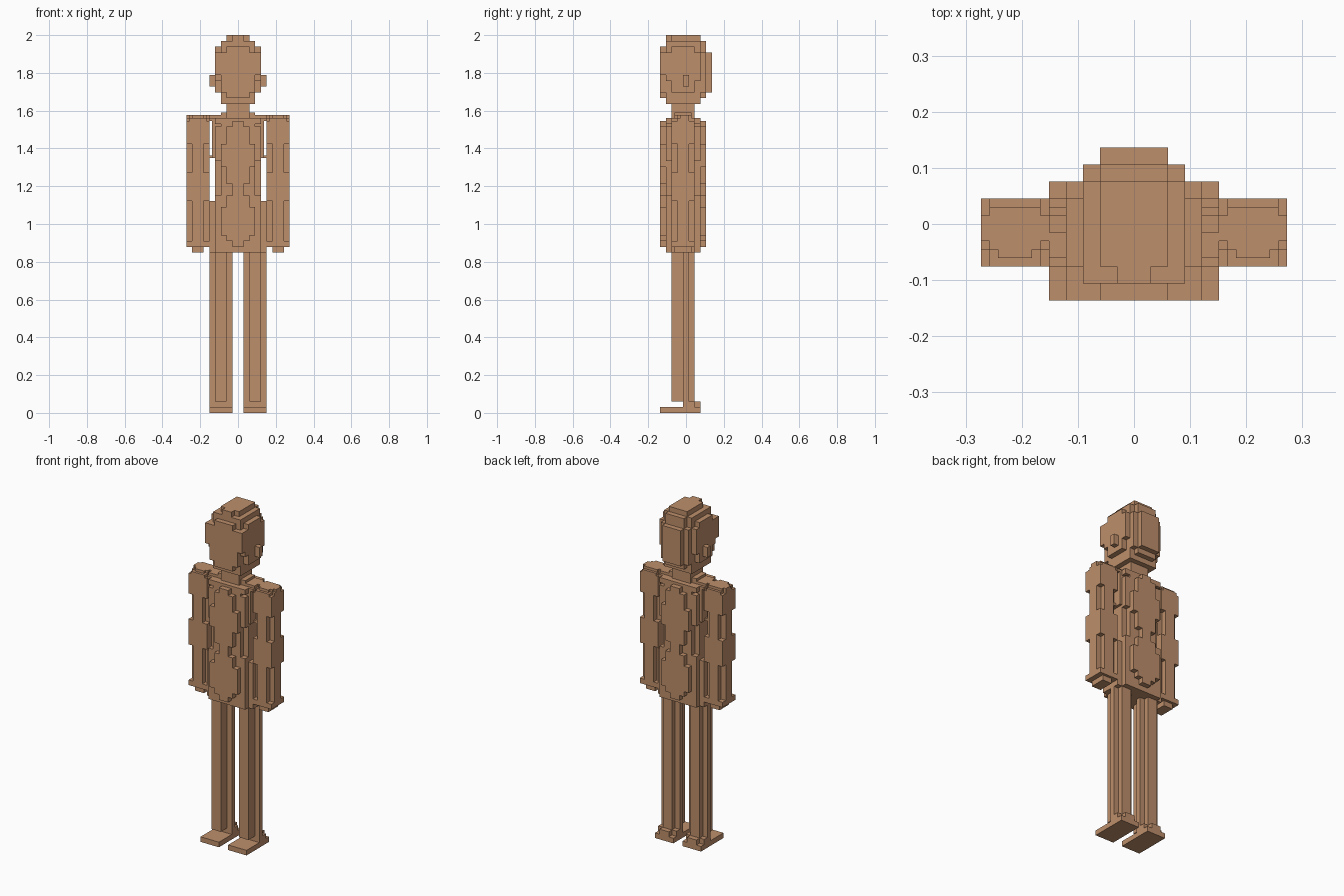
import bpy, bmesh, math

cube = bpy.data.objects.get("Cube")
if cube:
    bpy.data.objects.remove(cube)

U = 2 / 132  # size of one block

tan = bpy.data.materials.new("tan")
tan.use_nodes = True
COLOUR = (0.515, 0.274, 0.147, 1)
tan.diffuse_color = COLOUR
tan.node_tree.nodes["Principled BSDF"].inputs["Base Color"].default_value = COLOUR

# The four corners of each block side, keyed by its direction
SIDES = {
    (1, 0, 0): ((1, 0, 0), (1, 1, 0), (1, 1, 1), (1, 0, 1)),
    (-1, 0, 0): ((0, 0, 0), (0, 0, 1), (0, 1, 1), (0, 1, 0)),
    (0, 1, 0): ((0, 1, 0), (0, 1, 1), (1, 1, 1), (1, 1, 0)),
    (0, -1, 0): ((0, 0, 0), (1, 0, 0), (1, 0, 1), (0, 0, 1)),
    (0, 0, 1): ((0, 0, 1), (1, 0, 1), (1, 1, 1), (0, 1, 1)),
    (0, 0, -1): ((0, 0, 0), (0, 1, 0), (1, 1, 0), (1, 0, 0)),
}


def cells(box):
    x0, x1, y0, y1, z0, z1 = box
    return {(x, y, z) for x in range(x0, x1) for y in range(y0, y1) for z in range(z0, z1)}


def part(name, boxes, cuts=(), side=1):
    """Join block boxes (x0, x1, y0, y1, z0, z1), remove the cuts and skin the result."""
    solid = set().union(*(cells(b) for b in boxes))
    for c in cuts:
        solid -= cells(c)
    if side < 0:
        solid = {(-x - 1, y, z) for x, y, z in solid}
    bm = bmesh.new()
    verts = {}
    for x, y, z in solid:
        for (dx, dy, dz), corners in SIDES.items():
            if (x + dx, y + dy, z + dz) in solid:
                continue
            face = []
            for a, b, c in corners:
                key = (x + a, y + b, z + c)
                if key not in verts:
                    verts[key] = bm.verts.new([k * U for k in key])
                face.append(verts[key])
            bm.faces.new(face)
    bmesh.ops.dissolve_limit(bm, angle_limit=math.radians(1), verts=bm.verts[:], edges=bm.edges[:])
    mesh = bpy.data.meshes.new(name)
    bm.to_mesh(mesh)
    bm.free()
    mesh.materials.append(tan)
    obj = bpy.data.objects.new(name, mesh)
    bpy.context.collection.objects.link(obj)


def wide(h, y0, y1, z0, z1):
    """A box centred on x = 0."""
    return (-h, h, y0, y1, z0, z1)


# Head: stepped crown, cheeks, narrowing jaw and a bulge at the back
part("head", [
    wide(2, -7, 5, 108, 132), wide(4, -5, 5, 108, 132),
    wide(4, -9, 7, 110, 128), wide(4, -7, 7, 110, 130),
    wide(6, -7, 5, 108, 130), wide(6, -9, 7, 112, 126),
    wide(8, -5, 3, 112, 128), wide(8, -9, 5, 116, 126),
    wide(4, 7, 9, 112, 126),
], cuts=[(-8, -6, -9, -7, 116, 118), (6, 8, -9, -7, 116, 118)])
part("neck", [wide(4, -5, 3, 103, 109), wide(6, -4, 2, 103, 105)])

# Torso: layered chest, slim waist and wider hips
part("torso", [
    wide(2, -9, 7, 58, 102), wide(4, -9, 7, 60, 76), wide(4, -9, 7, 80, 100),
    wide(6, -9, 7, 62, 72), wide(6, -9, 7, 86, 94),
    wide(6, -7, 5, 56, 102), wide(8, -7, 5, 56, 76), wide(8, -5, 3, 56, 102),
    wide(8, -7, 5, 88, 100),
    wide(9, -5, 3, 89, 102), wide(10, -3, 1, 89, 90),
    wide(10, -5, 3, 56, 74),
])

# Yoke joining chest and arms
part("shoulders", [
    wide(10, -5, 3, 102, 103), wide(10, -4, 2, 103, 104), wide(17, -2, 1, 102, 104),
    wide(8, -7, 5, 101, 103),
])

for label, s in (("left", 1), ("right", -1)):
    # Arm: square column with rounded top and notched corners
    notches = [(x, x + 2, y, y + 2, z0, z1)
               for x in (10, 16) for y in (-5, 1)
               for z0, z1 in ((84, 94), (60, 74))]
    part(label + "_arm", [
        (10, 18, -5, 3, 58, 102), (12, 16, -4, 2, 56, 58),
        (10, 18, -3, 1, 102, 103), (11, 17, -5, 3, 102, 103),
        (10, 18, -2, 1, 103, 104), (11, 17, -3, 2, 103, 104), (12, 16, -4, 2, 103, 104),
    ], cuts=notches, side=s)
    # Leg: cross-shaped column
    part(label + "_leg", [(4, 8, -5, 3, 4, 57), (2, 10, -1, 1, 4, 57)], side=s)
    # Foot with raised heel
    part(label + "_foot", [
        (2, 10, -9, 5, 0, 4),
    ], cuts=[(2, 10, -9, -1, 2, 4), (2, 4, 3, 5, 2, 4), (8, 10, 3, 5, 2, 4)], side=s)
    part(label + "_ear", [(8, 10, -1, 1, 114, 118)], side=s)
